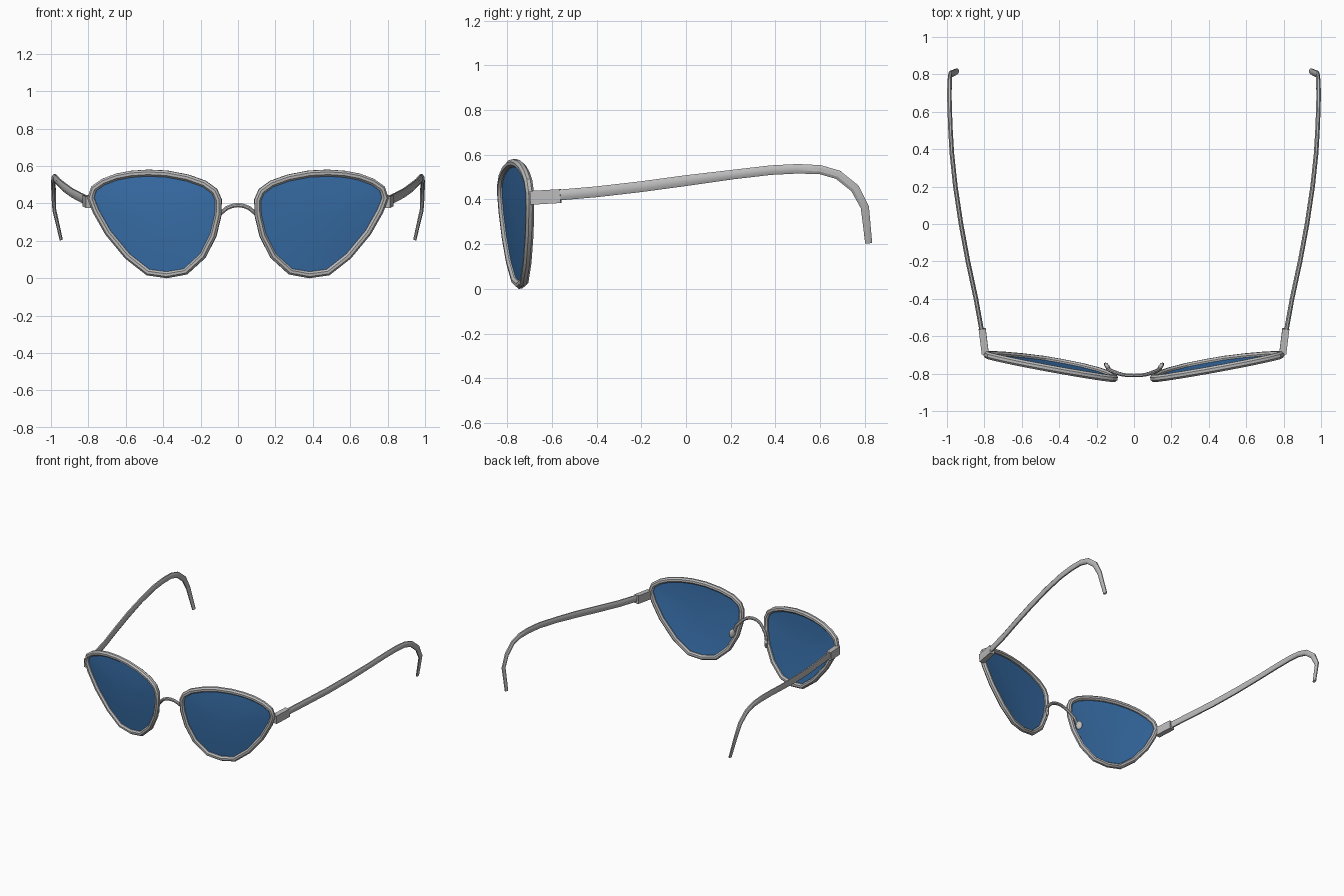
import bpy, bmesh, math
from mathutils import Vector

if "Cube" in bpy.data.objects:
    bpy.data.objects.remove(bpy.data.objects["Cube"])


def material(name, rgb):
    m = bpy.data.materials.new(name)
    m.diffuse_color = (*rgb, 1)
    m.use_nodes = True
    m.node_tree.nodes["Principled BSDF"].inputs["Base Color"].default_value = m.diffuse_color
    return m


METAL = material("light grey metal", (0.5, 0.5, 0.5))
BLUE = material("blue lens", (0.04, 0.16, 0.40))


def finish(bm, name, mat, mirror=True, angle=30):
    bmesh.ops.recalc_face_normals(bm, faces=bm.faces)
    me = bpy.data.meshes.new(name)
    bm.to_mesh(me)
    bm.free()
    me.materials.append(mat)
    ob = bpy.data.objects.new(name, me)
    bpy.context.collection.objects.link(ob)
    if mirror:
        mod = ob.modifiers.new("mirror", 'MIRROR')
        mod.use_mirror_merge = False
    bpy.ops.object.select_all(action='DESELECT')
    bpy.context.view_layer.objects.active = ob
    ob.select_set(True)
    bpy.ops.object.shade_smooth_by_angle(angle=math.radians(angle))
    return ob


def sweep(path, ref, radii, sides=8, closed=False):
    """Sweep an elliptical section; radii = (along ref, across) per point."""
    bm = bmesh.new()
    pts = [Vector(p) for p in path]
    n = len(pts)
    rings = []
    for i, p in enumerate(pts):
        a = pts[(i - 1) % n] if closed else pts[max(i - 1, 0)]
        b = pts[(i + 1) % n] if closed else pts[min(i + 1, n - 1)]
        t = (b - a).normalized()
        u = (ref - t * ref.dot(t)).normalized()
        v = t.cross(u)
        ru, rv = radii[i] if isinstance(radii, list) else radii
        ring = []
        for k in range(sides):
            ang = 2 * math.pi * (k + 0.5) / sides
            ring.append(bm.verts.new(p + u * ru * math.cos(ang) + v * rv * math.sin(ang)))
        rings.append(ring)
    for i in range(n if closed else n - 1):
        r, s = rings[i], rings[(i + 1) % n]
        for k in range(sides):
            j = (k + 1) % sides
            bm.faces.new((r[k], r[j], s[j], s[k]))
    if not closed:
        bm.faces.new(rings[0])
        bm.faces.new(rings[-1])
    return bm


# Cat-eye outline (x, z) laid on a tilted, wrapped plane
OUTLINE = [(.48, .563), (.38, .558), (.27, .537), (.18, .505), (.125, .465),
           (.105, .42), (.106, .34), (.132, .23), (.188, .12), (.28, .036),
           (.38, .018), (.48, .032), (.59, .118), (.695, .245), (.76, .36),
           (.786, .43), (.77, .48), (.72, .515), (.65, .542), (.57, .557)]


def on_plane(x, z):
    return Vector((x, -.755 + .186 * (x - .43) - .08 * (z - .3), z))


NORMAL = Vector((.186, -1, -.08)).normalized()
rim = [on_plane(x, z) for x, z in OUTLINE]
finish(sweep(rim, NORMAL, (.020, .019), closed=True), "lens_rim", METAL)

# Lens: gently domed disc of concentric rings
bm = bmesh.new()
centre = on_plane(.43, .32)
BULGE = .014
tip = bm.verts.new(centre + NORMAL * BULGE)
prev = None
for f in (.33, .66, 1):
    ring = [bm.verts.new(centre + (p - centre) * f + NORMAL * BULGE * (1 - f * f)) for p in rim]
    for k in range(len(ring)):
        j = (k + 1) % len(ring)
        bm.faces.new((tip, ring[k], ring[j]) if prev is None else (prev[k], ring[k], ring[j], prev[j]))
    prev = ring
finish(bm, "lens", BLUE, angle=40)

# Bridge wire, running down behind the rims to the nose pads
half = [(.03, -.809, .387), (.06, -.806, .375), (.09, -.797, .35),
        (.122, -.785, .315), (.138, -.775, .265)]
bridge = [(-x, y, z) for x, y, z in reversed(half)] + [(0, -.81, .391)] + half
finish(sweep(bridge, Vector((0, 1, 0)), (.010, .012)), "bridge", METAL, mirror=False)

# Nose pads
bm = bmesh.new()
bmesh.ops.create_uvsphere(bm, u_segments=10, v_segments=6, radius=1)
for v in bm.verts:
    x, y, z = v.co
    v.co = (.143 + .014 * x + .010 * y, -.762 + .022 * y, .255 + .034 * z)
finish(bm, "nose_pad", METAL, angle=50)

# Hinge block: four-sided bar
w = math.sqrt(2)
finish(sweep([(.795, -.695, .407), (.812, -.56, .415)], Vector((1, 0, 0)),
             (.019 * w, .031 * w), sides=4), "hinge_block", METAL)

# Temple arm with ear hook
ARM = [(.809, -.60, .417), (.845, -.40, .434), (.888, -.20, .457), (.925, 0, .484),
       (.955, .20, .510), (.974, .38, .531), (.981, .50, .537), (.985, .60, .533),
       (.987, .68, .510), (.986, .755, .450), (.982, .80, .365), (.945, .817, .205)]
SIZES = [(.013, .026)] * 4 + [(.013, .023)] * 3 + [(.013, .022)] * 3 + [(.011, .020), (.009, .017)]
finish(sweep(ARM, Vector((1, 0, 0)), SIZES), "temple_arm", METAL)
